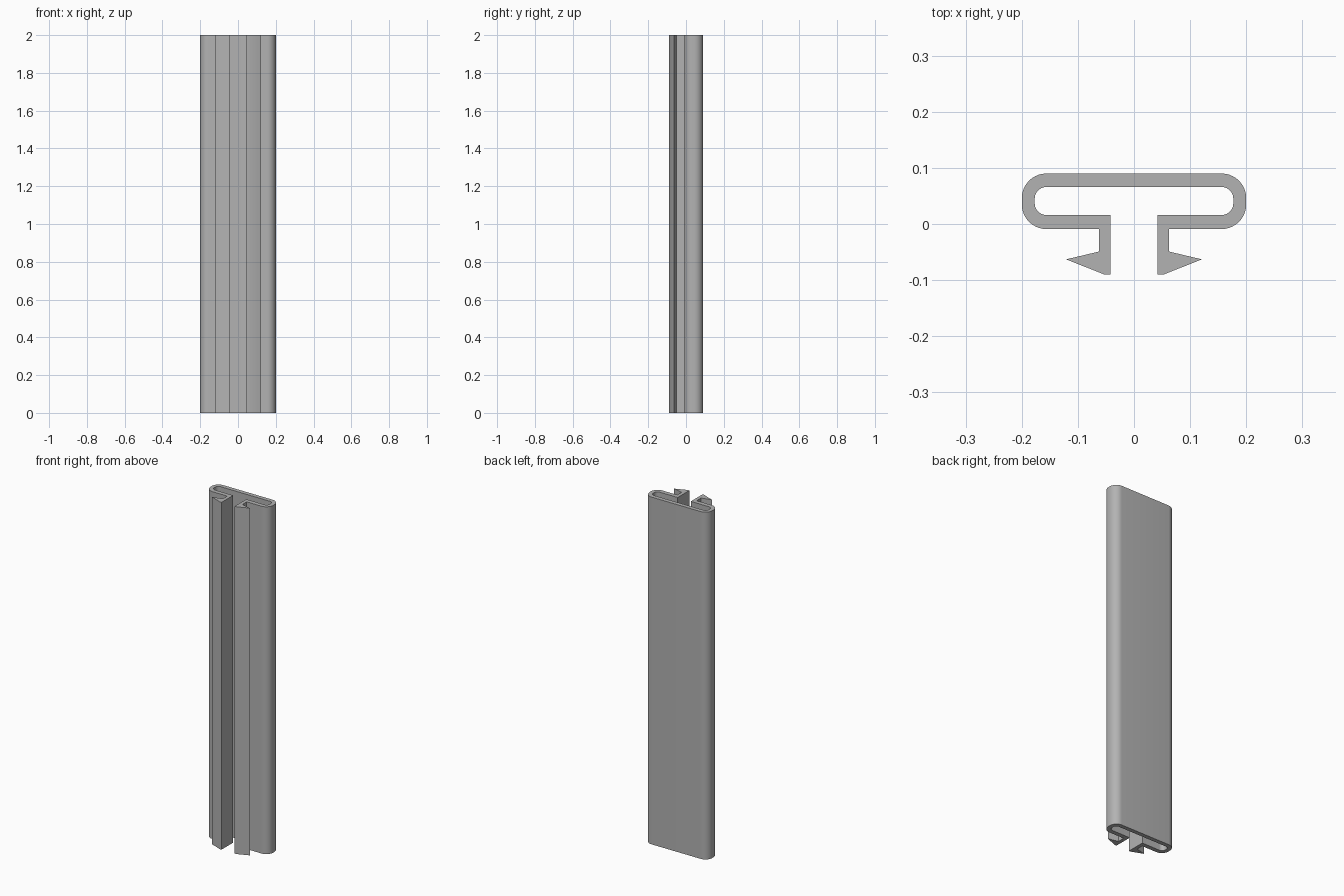
import bpy, bmesh
from math import sin, cos, pi

cube = bpy.data.objects.get("Cube")
if cube:
    bpy.data.objects.remove(cube, do_unlink=True)

LENGTH = 2.0
ARC_STEPS = 10

grey = bpy.data.materials.new("plain grey")
grey.use_nodes = True
colour = (0.45, 0.45, 0.45, 1)
grey.diffuse_color = colour
grey.node_tree.nodes["Principled BSDF"].inputs["Base Color"].default_value = colour


def arc(cx, cy, radius, start, end):
    """Points along a quarter turn, angles in quarter turns."""
    angles = [(start + (end - start) * i / ARC_STEPS) * pi / 2 for i in range(ARC_STEPS + 1)]
    return [(cx + radius * cos(a), cy + radius * sin(a)) for a in angles]


# Right half of the section: outer wall, barbed leg, inner wall
half = (
    arc(0.156, 0.046, 0.044, 1, 0)
    + arc(0.156, 0.035, 0.044, 0, -1)
    + [(0.062, -0.009), (0.062, -0.049), (0.121, -0.063),
       (0.053, -0.09), (0.042, -0.09), (0.042, 0.016)]
    + arc(0.156, 0.037, 0.021, -1, 0)
    + arc(0.156, 0.045, 0.021, 0, 1)
)
section = half + [(-x, y) for x, y in reversed(half)]

# Extrude the closed section into the strip
bm = bmesh.new()
base = bm.faces.new([bm.verts.new((x, y, 0)) for x, y in section])
top = bmesh.ops.extrude_face_region(bm, geom=[base], use_keep_orig=True)["geom"]
bmesh.ops.translate(bm, vec=(0, 0, LENGTH),
                    verts=[v for v in top if isinstance(v, bmesh.types.BMVert)])
bmesh.ops.recalc_face_normals(bm, faces=bm.faces)
mesh = bpy.data.meshes.new("clip_strip")
bm.to_mesh(mesh)
bm.free()
mesh.materials.append(grey)

strip = bpy.data.objects.new("clip_strip", mesh)
bpy.context.collection.objects.link(strip)
bpy.context.view_layer.objects.active = strip
strip.select_set(True)
bpy.ops.object.shade_smooth_by_angle(angle=0.5)
